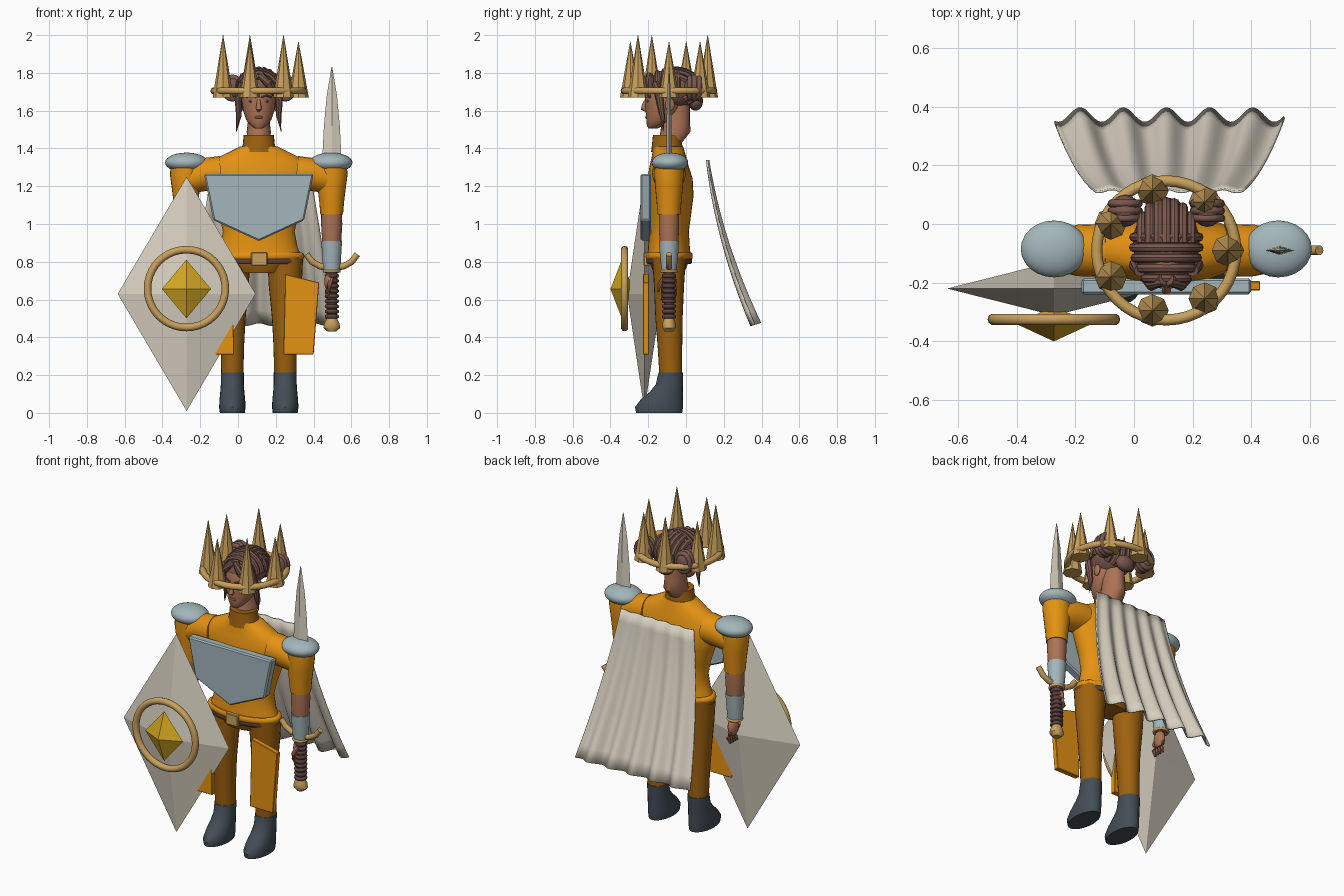
import bpy, bmesh, math
from math import sin, cos, pi, tau
from mathutils import Vector, Matrix

if "Cube" in bpy.data.objects:
    bpy.data.objects.remove(bpy.data.objects["Cube"], do_unlink=True)

CX, CY = 0.11, -0.09  # body axis


def material(name, rgb):
    m = bpy.data.materials.new(name)
    m.use_nodes = True
    lin = [(c / 255 / 12.92 if c < 11 else ((c / 255 + 0.055) / 1.055) ** 2.4) for c in rgb] + [1]
    m.diffuse_color = lin
    m.node_tree.nodes["Principled BSDF"].inputs["Base Color"].default_value = lin
    return m


ORANGE = material("orange cloth", (228, 146, 18))
TROUSER = material("brown orange cloth", (158, 98, 16))
STEEL = material("pale steel", (163, 182, 186))
CREAM = material("cream", (215, 208, 192))
BRASS = material("tan brass", (200, 160, 92))
GOLD = material("yellow gold", (212, 168, 34))
BOOT = material("dark slate", (66, 78, 85))
HAIR = material("brown hair", (122, 88, 77))
SKIN = material("skin", (172, 115, 85))
LEATHER = material("dark leather", (92, 66, 62))


def finish(name, bm, mat, smooth=True):
    bmesh.ops.recalc_face_normals(bm, faces=bm.faces)
    me = bpy.data.meshes.new(name)
    bm.to_mesh(me)
    bm.free()
    me.materials.append(mat)
    if smooth:
        me.shade_smooth()
        me.set_sharp_from_angle(angle=0.75)
    ob = bpy.data.objects.new(name, me)
    bpy.context.collection.objects.link(ob)
    return ob


def skin_rings(bm, rings, closed=False):
    n = len(rings[0])
    vs = [[bm.verts.new(p) for p in r] for r in rings]
    for a, b in zip(vs, vs[1:] + (vs[:1] if closed else [])):
        for i in range(n):
            bm.faces.new((a[i], a[(i + 1) % n], b[(i + 1) % n], b[i]))
    if not closed:
        bm.faces.new(vs[0])
        bm.faces.new(vs[-1])


def loft(name, sections, mat, x=CX, n=24, smooth=True):
    """Stack of ellipses: (z, centre y, x radius, y radius)."""
    bm = bmesh.new()
    skin_rings(bm, [[(x + rx * cos(tau * i / n), cy + ry * sin(tau * i / n), z) for i in range(n)]
                    for z, cy, rx, ry in sections])
    return finish(name, bm, mat, smooth)


def tube(name, path, radii, mat, n=8):
    bm = bmesh.new()
    pts = [Vector(p) for p in path]
    rings = []
    for k, p in enumerate(pts):
        d = pts[min(k + 1, len(pts) - 1)] - pts[max(k - 1, 0)]
        q = Vector((0, 0, 1)).rotation_difference(d.normalized())
        r = radii[min(k, len(radii) - 1)]
        rings.append([p + q @ Vector((r * cos(tau * i / n), r * sin(tau * i / n), 0)) for i in range(n)])
    skin_rings(bm, rings)
    return finish(name, bm, mat)


def ball(name, c, r, mat, u=24, v=14):
    bm = bmesh.new()
    bmesh.ops.create_uvsphere(bm, u_segments=u, v_segments=v, radius=1,
                              matrix=Matrix.Translation(c) @ Matrix.Diagonal((*r, 1)))
    return finish(name, bm, mat)


def ring(name, c, r, t, mat, upright=False, squash=1.0, n=40):
    bm = bmesh.new()
    rings = []
    for k in range(n):
        a, row = tau * k / n, []
        for j in range(10):
            b = tau * j / 10
            u, v, w = (r + t * cos(b)) * cos(a), (r + t * cos(b)) * sin(a) * squash, t * sin(b)
            row.append(Vector(c) + Vector((u, w, v) if upright else (u, v, w)))
        rings.append(row)
    skin_rings(bm, rings, True)
    return finish(name, bm, mat)


def octahedron(name, c, r, mat):
    bm = bmesh.new()
    for axis in range(3):
        for s in (-1, 1):
            p = Vector(c)
            p[axis] += s * r[axis]
            bm.verts.new(p)
    bmesh.ops.convex_hull(bm, input=bm.verts)
    return finish(name, bm, mat, False)


def plate(name, outline, y0, y1, mat, bevel=0.0):
    bm = bmesh.new()
    skin_rings(bm, [[(x, y, z) for x, z in outline] for y in (y0, y1)])
    if bevel:
        bmesh.ops.bevel(bm, geom=bm.edges[:], offset=bevel, segments=1, affect="EDGES")
    return finish(name, bm, mat, False)


# Torso, collar, belt
loft("tunic", [(.83, CY, .225, .115), (.88, CY, .205, .11), (.96, CY, .19, .105), (1.05, -.085, .21, .112),
               (1.15, -.082, .245, .122), (1.24, -.085, .275, .12), (1.32, CY, .275, .1),
               (1.36, CY, .2, .09), (1.41, -.095, .1, .08)], ORANGE, n=32)
loft("collar", [(1.38, -.1, .1, .085), (1.42, -.1, .085, .08), (1.47, -.1, .08, .075)], TROUSER)
ring("tunic_hem", (CX, CY, .83), .222, .02, ORANGE, squash=.52)
ring("belt", (CX, CY, .805), .218, .018, LEATHER, squash=.52)
loft("hips", [(.74, CY, .13, .08), (.79, CY, .2, .1), (.83, CY, .21, .105)], TROUSER)
plate("belt_buckle", [(.07, .78), (.155, .78), (.155, .85), (.07, .85)], -.225, -.19, BRASS, .004)
plate("chest_plate", [(-.18, 1.265), (.4, 1.265), (.35, 1.02), (CX, .91), (-.13, 1.02)], -.24, -.185, STEEL, .008)

# Paired limbs
for s, side in ((-1, "right"), (1, "left")):
    lx, ax = CX + s * .14, CX + s * .386
    loft(side + "_leg", [(.18, -.08, .058, .06), (.35, -.085, .062, .065), (.5, CY, .07, .072),
                         (.68, CY, .088, .08), (.83, CY, .095, .09)], TROUSER, lx)
    loft(side + "_boot", [(0, -.142, .066, .122), (.03, -.143, .07, .127), (.07, -.128, .068, .112),
                          (.11, -.105, .064, .088), (.15, -.088, .061, .072), (.215, -.08, .061, .065)], BOOT, lx)
    plate(side + "_thigh_plate", [(CX + s * x, z) for x, z in ((.14, .735), (.32, .69), (.29, .31), (.13, .31))],
          -.227, -.195, ORANGE, .003)
    ball(side + "_pauldron", (CX + s * .382, -.085, 1.325), (.114, .097, .053), STEEL)
    tube(side + "_shoulder", [(CX + s * .2, CY, 1.27), (CX + s * .3, CY, 1.26), (CX + s * .38, CY, 1.23)],
         [.09, .088, .07], ORANGE, 20)
    loft(side + "_sleeve", [(1.05, CY, .06, .06), (1.12, CY, .066, .066), (1.2, CY, .076, .074),
                            (1.26, CY, .084, .078), (1.32, CY, .08, .075)], ORANGE, ax)
    loft(side + "_forearm", [(.74, CY, .036, .032), (.9, CY, .05, .05), (1.0, CY, .056, .054),
                             (1.07, CY, .055, .054)], SKIN, ax)
    loft(side + "_bracer", [(.75, CY, .044, .039), (.83, CY, .05, .048), (.91, CY, .055, .054)], STEEL, ax)
    ring(side + "_wrist_band", (ax, CY, .75), .04, .008, BRASS)
    ball(side + "_palm", (ax - s * .012, CY, .695), (.028, .04, .055), SKIN, 14, 10)
    for i in range(4):
        y = CY - .033 + .022 * i
        tube(side + "_finger", [(ax - s * .012, y, .67), (ax - s * .026, y, .63), (ax - s * .01, y - .005, .6)],
             [.013, .011, .007], SKIN)
    tube(side + "_thumb", [(ax, CY - .03, .71), (ax - s * .015, CY - .055, .67), (ax - s * .01, CY - .055, .64)],
         [.014, .011, .008], SKIN)

# Sword held point up
SX = .497
loft("sword_blade", [(.78, CY, .048, .014), (1.36, CY, .05, .015), (1.52, CY, .042, .013),
                     (1.68, CY, .027, .01), (1.83, CY, .002, .002)], CREAM, SX, 4, False)
tube("sword_guard", [(SX + d, CY, z) for d, z in ((-.135, .84), (-.105, .8), (-.06, .775), (0, .77),
                                                  (.06, .775), (.105, .8), (.135, .84))], [.017], BRASS, 10)
loft("sword_grip", [(.48, CY, .026, .026), (.74, CY, .03, .03)], LEATHER, SX, 16)
for i in range(9):
    ring("grip_wrap", (SX, CY, .51 + i * .027), .027, .011, LEATHER, n=20)
loft("sword_pommel", [(.43, CY, .022, .022), (.45, CY, .044, .036), (.475, CY, .04, .034), (.505, CY, .025, .025)],
     BRASS, SX, 12)

# Shield
octahedron("shield", (-.272, -.22, .63), (.365, .092, .62), CREAM)
ring("shield_ring", (-.273, -.325, .658), .206, .02, BRASS, True)
octahedron("shield_boss", (-.273, -.34, .656), (.13, .06, .155), GOLD)

# Pleated cape
bm = bmesh.new()
rows, cols = 12, 60
grid = []
for j in range(rows + 1):
    t = j / rows
    row = []
    for i in range(cols + 1):
        u = 2 * i / cols - 1
        wave = cos(u * pi * 5.3 + .4) * (.005 + .02 * t)
        row.append(bm.verts.new((.12 + u * (.25 + .14 * t), .118 + .12 * t + .135 * t * t + wave,
                                 1.34 - .87 * t + .3 * wave * t)))
    grid.append(row)
for a, b in zip(grid, grid[1:]):
    for i in range(cols):
        bm.faces.new((a[i], a[i + 1], b[i + 1], b[i]))
cape = finish("cape", bm, CREAM)
cape.modifiers.new("thickness", "SOLIDIFY").thickness = .008

# Neck and head
loft("neck", [(1.42, -.09, .06, .06), (1.49, -.055, .064, .08), (1.54, -.055, .058, .075), (1.64, -.055, .06, .075)],
     SKIN)
loft("head", [(1.505, -.175, .02, .022), (1.52, -.165, .042, .042), (1.55, -.14, .066, .07), (1.6, -.12, .083, .094),
              (1.66, -.11, .092, .107), (1.72, -.1, .095, .11), (1.78, -.09, .075, .09), (1.81, -.09, .04, .05)], SKIN)
tube("nose", [(CX, -.208, 1.665), (CX, -.222, 1.63), (CX, -.226, 1.612), (CX, -.208, 1.602)],
     [.007, .012, .016, .01], SKIN, 10)
ball("lips", (CX, -.205, 1.565), (.024, .011, .009), HAIR, 12, 8)
for s, side in ((-1, "right"), (1, "left")):
    ball(side + "_eye", (CX + s * .037, -.201, 1.65), (.016, .007, .007), LEATHER, 12, 8)
    tube(side + "_eyebrow", [(CX + s * .015, -.216, 1.672), (CX + s * .04, -.208, 1.68), (CX + s * .065, -.19, 1.672)],
         [.005], HAIR)
    ball(side + "_ear", (CX + s * .092, -.085, 1.63), (.012, .025, .035), SKIN, 12, 8)
    # Side locks and buns
    tube(side + "_lock", [(CX + s * .09, -.16, 1.75), (CX + s * .108, -.14, 1.66), (CX + s * .106, -.125, 1.57),
                          (CX + s * .118, -.12, 1.49)], [.02, .02, .014, .002], HAIR)
    tube(side + "_fringe", [(CX + s * .01, -.19, 1.79), (CX + s * .05, -.21, 1.74), (CX + s * .085, -.19, 1.67)],
         [.02, .019, .004], HAIR)
    ball(side + "_bun", (CX + s * .14, .045, 1.72), (.052, .055, .07), HAIR, 16, 10)
    for k in (-.025, 0, .025):
        ring(side + "_bun_coil", (CX + s * .14, .045 + k, 1.72), .046, .014, HAIR, True, 1.2, 20)

# Hair cap, braided bands across the front and strands down the back
ball("hair_cap", (CX, -.065, 1.715), (.113, .145, .105), HAIR)
for i in range(5):
    y = -.185 + i * .035
    k = math.sqrt(1 - ((y + .065) / .155) ** 2)
    tube("hair_band", [(CX + .112 * k * cos(a), y, 1.715 + .1 * k * sin(a))
                       for a in (pi * j / 12 for j in range(13))], [.016], HAIR)
for i in range(-3, 4):
    k = math.sqrt(1 - (i / 4) ** 2)
    tube("hair_strand", [(CX + i * .028, -.065 + .14 * k * cos(a), 1.715 + .102 * k * sin(a))
                         for a in (pi / 2 - pi * .8 * j / 10 for j in range(11))], [.018], HAIR)
ball("nape_knot", (CX, .05, 1.65), (.06, .04, .05), HAIR, 16, 10)

# Crown
ring("crown_band", (CX, CY, 1.705), .237, .019, BRASS)
for i in range(1, 8):
    a = tau * i / 7
    tip = 2.0 if i % 2 == 0 else 1.965
    loft("crown_spike", [(1.67, CY + .21 * sin(a), .055, .055), (tip, CY + .21 * sin(a), .001, .001)],
         BRASS, CX + .21 * cos(a), 8, False)
